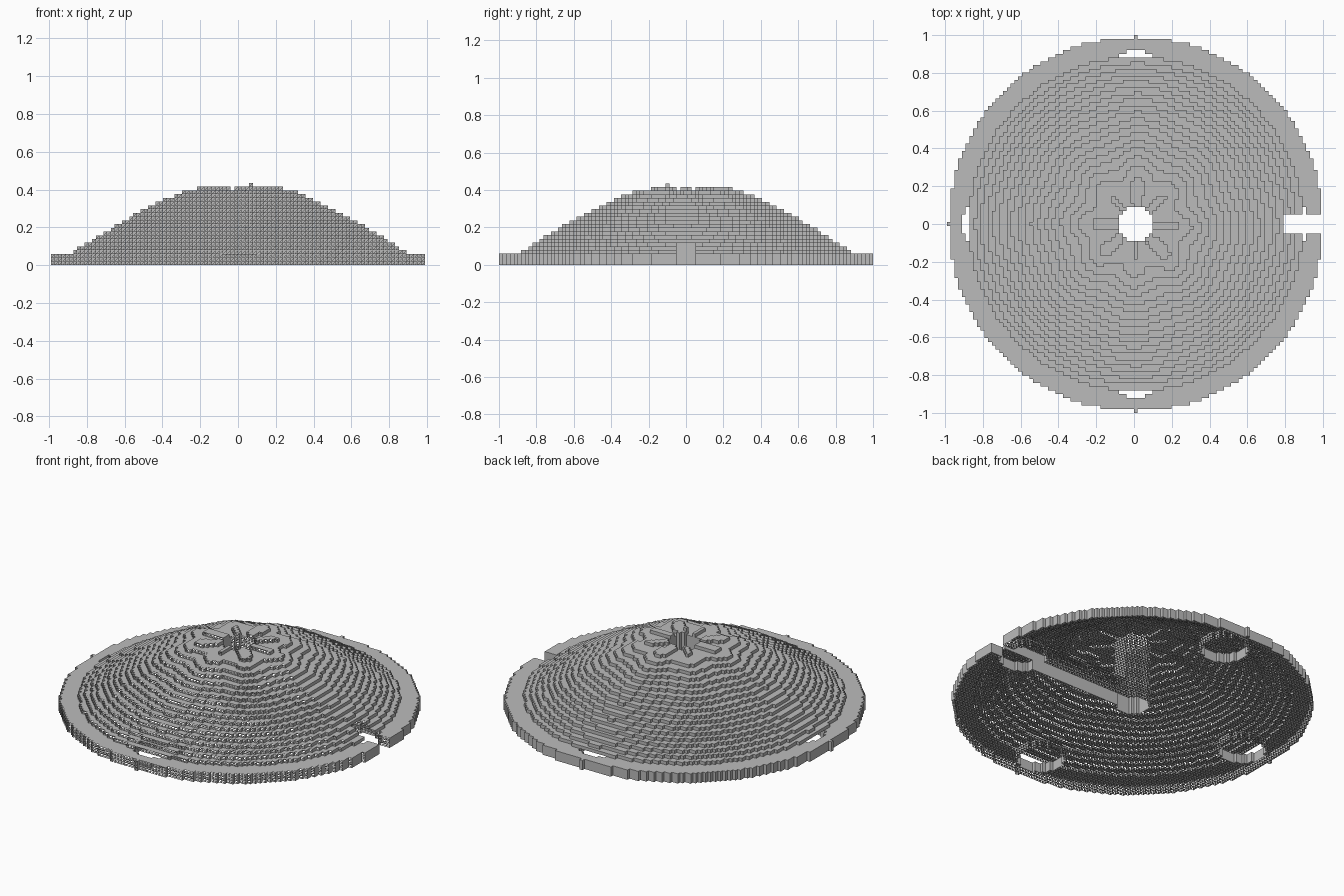
import bpy, bmesh, math

if "Cube" in bpy.data.objects:
    bpy.data.objects.remove(bpy.data.objects["Cube"])

N = 50                      # cells from centre to rim edge
P = 2 / (2 * N + 1)         # cell size
# roof profile: radius, height (units)
PROFILE = [(0.0, .405), (.12, .405), (.22, .400), (.30, .378), (.40, .337), (.50, .289),
           (.60, .238), (.70, .180), (.80, .119), (.88, .072), (.90, .06), (1.1, .06)]
POCKETS = [(40, 0), (-40, 0), (0, 40), (0, -40)]


def roof(i, j):
    """Roof height in cells, with soft radial ridges that fade outwards."""
    if i * i + j * j > N * N:
        return 0
    r, a = math.hypot(i, j) * P, math.atan2(j, i)
    for (r0, h0), (r1, h1) in zip(PROFILE, PROFILE[1:]):
        if r <= r1:
            h = h0 + (h1 - h0) * (r - r0) / (r1 - r0)
            break
    if r < .88:
        fade = min(1, (.9 - r) / .6)
        h += fade * (.009 * math.cos(8 * a + .3) + .005 * math.cos(3 * a + 2.0))
    if (i, j) == (3, -5):   # small peg beside the shaft
        return 22
    return max(3, min(21, round(h / P)))


ROOF = {(i, j): roof(i, j) for i in range(-N - 1, N + 2) for j in range(-N - 1, N + 2)}


def part_at(i, j, k):
    """Name of the part filling a cell, or None when it is empty."""
    top = ROOF[i, j]
    r = math.hypot(i, j)
    pr = min(math.hypot(i - a, j - b) for a, b in POCKETS)
    # openings: shaft, side duct, round pockets
    if r < 4.95 or (i > 0 and abs(j) <= 2 and k < 6) or (pr < 6.6 and k < 3):
        return None
    return "rim" if top <= 3 else "dome"


# outward direction and the corners of that cell side;
# the front and bottom sides are an open lattice of triangles
SIDES = [((1, 0, 0), [(1, 0, 0), (1, 1, 0), (1, 1, 1), (1, 0, 1)]),
         ((-1, 0, 0), [(0, 0, 0), (0, 0, 1), (0, 1, 1), (0, 1, 0)]),
         ((0, 1, 0), [(0, 1, 0), (0, 1, 1), (1, 1, 1), (1, 1, 0)]),
         ((0, -1, 0), [(0, 0, 0), (1, 0, 0), (1, 0, 1)]),
         ((0, 0, 1), [(0, 0, 1), (1, 0, 1), (1, 1, 1), (0, 1, 1)]),
         ((0, 0, -1), [(0, 0, 0), (0, 1, 0), (1, 1, 0)])]

cells = {}
for (i, j), top in ROOF.items():
    for k in range(top):
        name = part_at(i, j, k)
        if name:
            cells[i, j, k] = name

grey = bpy.data.materials.new("plain_grey")
grey.diffuse_color = (.5, .5, .5, 1)
grey.use_nodes = True
grey.node_tree.nodes["Principled BSDF"].inputs["Base Color"].default_value = grey.diffuse_color

# one object per part, only the exposed cell sides
for part in sorted(set(cells.values())):
    bm, verts = bmesh.new(), {}

    def vert(c):
        if c not in verts:
            verts[c] = bm.verts.new((c[0] * P, (c[1] - .5) * P, c[2] * P))
        return verts[c]

    for (i, j, k), name in cells.items():
        if name != part:
            continue
        for (dx, dy, dz), corners in SIDES:
            if (i + dx, j + dy, k + dz) not in cells:
                bm.faces.new([vert((i + a, j + b, k + c)) for a, b, c in corners])
    mesh = bpy.data.meshes.new(part)
    bm.to_mesh(mesh)
    bm.free()
    mesh.materials.append(grey)
    bpy.context.collection.objects.link(bpy.data.objects.new(part, mesh))
